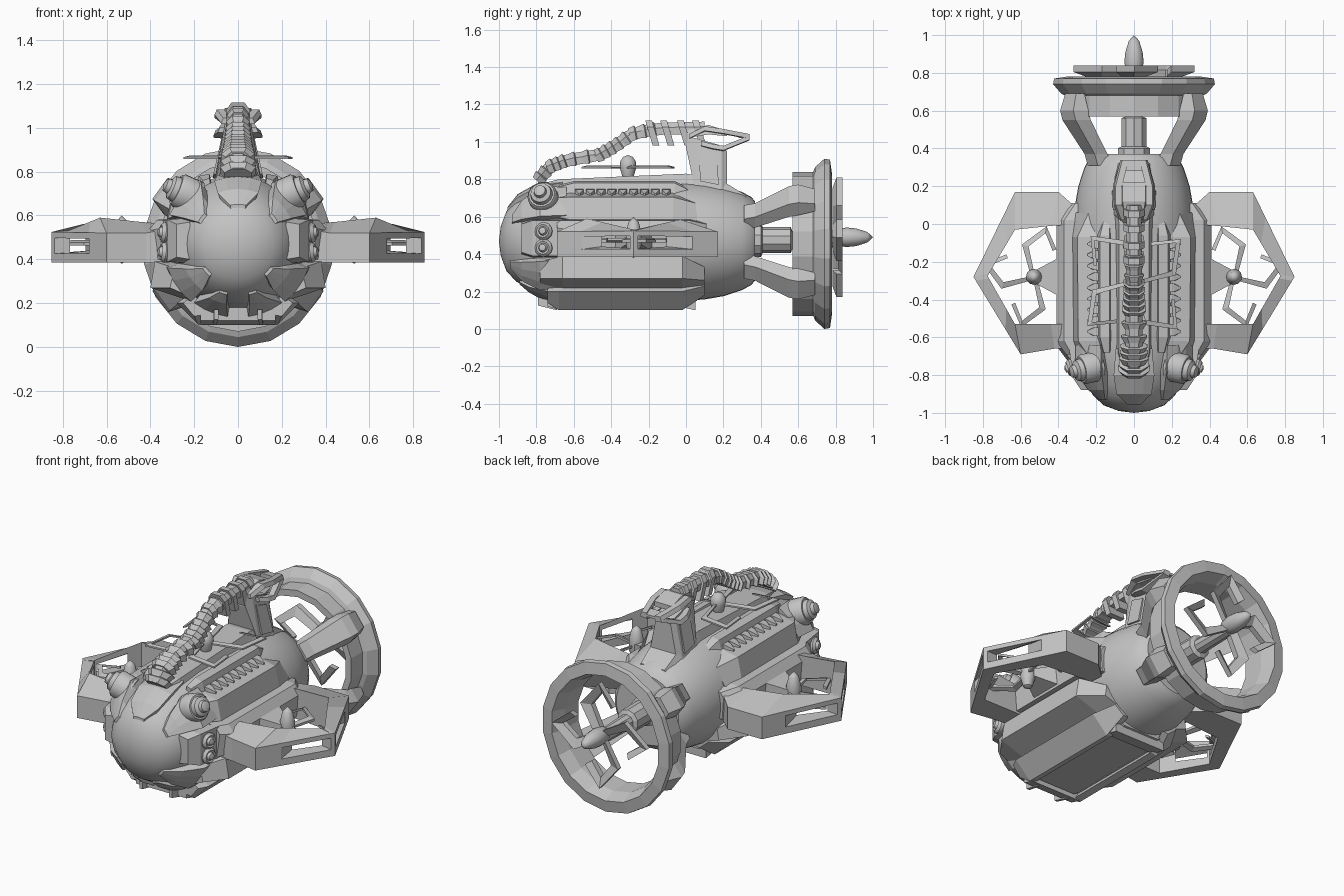
import bpy, bmesh, math
from mathutils import Vector, Matrix

GREY = bpy.data.materials.new("hull grey")
GREY.diffuse_color = (0.55, 0.55, 0.55, 1)
CZ = 0.47  # height of the hull axis


def loft(name, rings, closed=False, mirror=False, smooth=False):
    """Skin a row of equal-length point rings; cap the ends unless closed."""
    bm = bmesh.new()
    rows = [[bm.verts.new(p) for p in ring] for ring in rings]
    n = len(rows[0])
    for i in range(len(rows) if closed else len(rows) - 1):
        a, b = rows[i], rows[(i + 1) % len(rows)]
        for j in range(n):
            k = (j + 1) % n
            bm.faces.new((a[j], a[k], b[k], b[j]))
    if not closed:
        bm.faces.new(rows[0])
        bm.faces.new(rows[-1])
    bmesh.ops.remove_doubles(bm, verts=bm.verts, dist=1e-5)
    bmesh.ops.recalc_face_normals(bm, faces=bm.faces)
    me = bpy.data.meshes.new(name)
    bm.to_mesh(me)
    bm.free()
    me.materials.append(GREY)
    ob = bpy.data.objects.new(name, me)
    bpy.context.collection.objects.link(ob)
    if mirror:
        ob.modifiers.new("Mirror", 'MIRROR').use_axis = (True, False, False)
    if smooth:
        bpy.ops.object.select_all(action='DESELECT')
        ob.select_set(True)
        bpy.context.view_layer.objects.active = ob
        bpy.ops.object.shade_smooth_by_angle(angle=math.radians(35))
    return ob


def prism(name, stations, mirror=True):
    """Loft x-z sections placed along y."""
    return loft(name, [[(x, y, z) for x, z in sec] for y, sec in stations], mirror=mirror)


def revolve(name, profile, origin, axis, n=12, **kw):
    q = Vector(axis).to_track_quat('Z', 'Y')
    rings = []
    for t, r in profile:
        rings.append([Vector(origin) + q @ Vector((r * math.sin(2 * math.pi * i / n),
                      r * math.cos(2 * math.pi * i / n), t)) for i in range(n)])
    return loft(name, rings, **kw)


# Main hull, a smooth body turned around the y axis
HULL = [(-1.0, 0), (-0.99, 0.08), (-0.96, 0.16), (-0.91, 0.215), (-0.85, 0.25), (-0.78, 0.28),
        (-0.68, 0.305), (-0.5, 0.32), (0.0, 0.32), (0.1, 0.312), (0.2, 0.295), (0.3, 0.262),
        (0.35, 0.235), (0.37, 0.21)]
revolve("hull", HULL, (0, 0, CZ), (0, 1, 0), 40, smooth=True)


def hull_r(y):
    for (y0, r0), (y1, r1) in zip(HULL, HULL[1:]):
        if y <= y1:
            return r0 + (r1 - r0) * (y - y0) / (y1 - y0)
    return HULL[-1][1]


def plate(name, rows, mirror=True, seg=3):
    """Armour following the hull: rows of (y, angle from top, half angle, lift)."""
    rings = []
    for y, mid, half, lift in rows:
        arc = [mid - half + 2 * half * i / seg for i in range(seg + 1)]
        ro, ri = hull_r(y) + lift, max(hull_r(y) - 0.03, 0)
        ring = [(r * math.sin(a), y, CZ + r * math.cos(a)) for r, aa in ((ro, arc), (ri, arc[::-1])) for a in aa]
        rings.append(ring)
    loft(name, rings, mirror=mirror)


# Claws holding the glass nose
plate("top_claw", [(-0.955, 0, .2, .015), (-0.9, 0, .38, .03), (-0.8, 0, .36, .035), (-0.66, 0, .3, .02)], False, 4)
plate("upper_claw", [(-0.93, .95, .12, .015), (-0.88, .88, .24, .035), (-0.78, .85, .32, .06), (-0.64, .85, .3, .03)])
plate("lower_claw", [(-0.94, 2.3, .12, .015), (-0.88, 2.25, .24, .035), (-0.78, 2.18, .28, .06), (-0.64, 2.1, .25, .04)])
plate("bottom_claw", [(-0.89, 2.85, .08, .01), (-0.84, 2.8, .15, .025), (-0.74, 2.75, .25, .045), (-0.66, 2.75, .25, .04)])
prism("chin_gripper", [(-0.79, [(.09, .125), (.11, .125), (.11, .17), (.09, .17)]),
                       (-0.69, [(.10, .10), (.115, .10), (.115, .14), (.10, .14)])])

# Cheek boxes carrying the small lamps
prism("cheek_box", [(-0.88, [(.22, .40), (.28, .41), (.28, .56), (.22, .57)]),
                    (-0.82, [(.22, .38), (.32, .39), (.32, .58), (.22, .59)]),
                    (-0.62, [(.22, .38), (.35, .39), (.35, .58), (.22, .59)])])
for i, z in enumerate((0.43, 0.52)):
    revolve(f"small_lamp_{i}", [(0, .045), (.03, .048), (.045, .035), (.04, .025), (.055, .018), (.06, 0)],
            (.31, -.755, z), (1, -.25, .1), 12, mirror=True, smooth=True)

# Big upper lamps
revolve("big_lamp", [(-.07, .08), (.02, .08), (.035, .07), (.035, .06), (.06, .055), (.07, .035),
                     (.09, .03), (.10, 0)], (.25, -.765, .705), (.8, -.18, .35), 18, mirror=True, smooth=True)

# Side armour above and below the fan wings
prism("upper_side_armour", [(-0.70, [(.17, .71), (.24, .70), (.29, .60), (.2, .54)]),
                            (-0.62, [(.17, .73), (.295, .705), (.32, .585), (.2, .54)]),
                            (-0.07, [(.17, .73), (.30, .705), (.325, .585), (.2, .54)]),
                            (0.06, [(.17, .68), (.24, .67), (.31, .57), (.2, .54)])])
prism("lower_side_armour", [(-0.78, [(.2, .36), (.29, .36), (.31, .27), (.2, .22)]),
                            (-0.66, [(.2, .39), (.38, .39), (.40, .27), (.25, .22)]),
                            (-0.02, [(.2, .39), (.38, .39), (.40, .27), (.25, .22)]),
                            (0.10, [(.2, .33), (.28, .33), (.29, .26), (.2, .23)])])
prism("wing_pod", [(-0.69, [(.26, .39), (.34, .40), (.36, .54), (.33, .58), (.26, .59)]),
                   (-0.62, [(.26, .39), (.40, .40), (.41, .53), (.37, .58), (.26, .59)]),
                   (0.02, [(.26, .39), (.40, .40), (.41, .53), (.37, .58), (.26, .59)]),
                   (0.11, [(.24, .40), (.32, .40), (.33, .53), (.31, .56), (.24, .57)])])

# Belly tray with raised rim
prism("belly_tray", [(-0.72, [(-.2, .18), (-.12, .14), (.12, .14), (.2, .18), (0, .3)]),
                     (-0.66, [(-.24, .19), (-.13, .125), (.13, .125), (.24, .19), (0, .3)]),
                     (-0.02, [(-.24, .19), (-.13, .125), (.13, .125), (.24, .19), (0, .3)]),
                     (0.06, [(-.2, .19), (-.12, .15), (.12, .15), (.2, .19), (0, .3)])], False)
prism("belly_side_rail", [(-0.74, [(.14, .15), (.2, .14), (.25, .2), (.2, .24)]),
                          (-0.68, [(.14, .11), (.18, .10), (.28, .2), (.22, .24)]),
                          (-0.02, [(.14, .11), (.18, .10), (.28, .2), (.22, .24)]),
                          (0.10, [(.12, .19), (.16, .18), (.22, .23), (.18, .26)])])
for name, y0, y1 in (("belly_front_bar", -0.74, -0.67), ("belly_rear_bar", -0.04, 0.05)):
    prism(name, [(y0, [(-.17, .12), (.17, .12), (.17, .18), (-.17, .18)]),
                 (y1, [(-.17, .10), (.17, .10), (.17, .18), (-.17, .18)])], False)

# Back deck, rails and cooling teeth
prism("back_deck", [(-0.8, [(-.07, .70), (.07, .70), (.05, .77), (-.05, .77)]),
                    (-0.68, [(-.11, .70), (.11, .70), (.08, .80), (-.08, .80)]),
                    (0.0, [(-.12, .70), (.12, .70), (.08, .83), (-.08, .83)]),
                    (0.18, [(-.14, .68), (.14, .68), (.09, .80), (-.09, .80)]),
                    (0.32, [(-.11, .66), (.11, .66), (.08, .715), (-.08, .715)])], False)
prism("deck_rail", [(-0.68, [(.12, .70), (.17, .70), (.16, .76), (.13, .77)]),
                    (-0.6, [(.11, .70), (.2, .70), (.18, .78), (.13, .79)]),
                    (-0.06, [(.11, .70), (.2, .70), (.18, .78), (.13, .79)]),
                    (0.02, [(.12, .70), (.18, .70), (.16, .74), (.13, .75)])])
for i in range(9):
    y = -0.57 + 0.058 * i
    loft(f"cooling_tooth_{i}", [[(.16, y - .025, .71), (.16, y + .025, .71), (.16, y + .025, .75), (.16, y - .025, .75)],
                                [(.215, y - .022, .71), (.215, y + .022, .71), (.21, y + .022, .745), (.21, y - .022, .745)],
                                [(.25, y - .004, .71), (.25, y + .004, .71), (.25, y + .004, .725), (.25, y - .004, .725)]],
         mirror=True)

# Tail fin with side panels and an open, swept cap
prism("tail_fin", [(-0.0, [(-.05, .97), (.05, .97), (.05, 1.03), (-.05, 1.03)]),
                   (0.05, [(-.11, .74), (.11, .74), (.06, 1.02), (-.06, 1.02)]),
                   (0.19, [(-.12, .70), (.12, .70), (.06, .98), (-.06, .98)]),
                   (0.22, [(-.10, .70), (.10, .70), (.05, .95), (-.05, .95)])], False)
loft("fin_panel", [[(.108 + d, .075, .79), (.112 + d, .175, .77), (.073 + d, .165, .93), (.07 + d, .07, .96)]
                   for d in (-.02, .004)], mirror=True)
for name, line in (("fin_cap_upper_bar", ((0.02, .055, 1.03), (.10, .085, 1.07), (.20, .085, 1.055), (.34, .05, 1.028))),
                   ("fin_cap_lower_bar", ((0.08, .07, .99), (.14, .09, .975), (.20, .09, .965), (.34, .05, 1.022)))):
    prism(name, [(y, [(x - .022, z - .014), (x + .022, z - .01), (x + .012, z + .014), (x - .022, z + .014)])
                 for y, x, z in line])
prism("fin_cap_top", [(0.0, [(-.05, 1.02), (.05, 1.02), (.04, 1.06), (-.04, 1.06)]),
                      (0.12, [(-.08, 1.04), (.08, 1.04), (.06, 1.09), (-.06, 1.09)]),
                      (0.22, [(-.07, 1.03), (.07, 1.03), (.06, 1.06), (-.06, 1.06)])], False)
prism("fin_cap_tip", [(0.28, [(-.06, 1.02), (.06, 1.02), (.06, 1.045), (-.06, 1.045)]),
                      (0.34, [(-.05, 1.02), (.05, 1.02), (.05, 1.035), (-.05, 1.035)])], False)

# Ribbed hose running from the nose to the fin
PATH = [Vector((0, y, z)) for y, z in ((-.79, .79), (-.72, .865), (-.64, .895), (-.46, .925), (-.38, .97),
                                      (-.28, 1.04), (-.15, 1.065), (.1, 1.07))]


def along(t):
    s = min(t, 0.9999) * (len(PATH) - 1)
    i = int(s)
    return PATH[i].lerp(PATH[i + 1], s - i), (PATH[i + 1] - PATH[i]).normalized()


def hose_ring(t, w, h, shift=0):
    p, d = along(t)
    up = Vector((0, -d.z, d.y))
    return [p + d * shift + Vector((w * x, 0, 0)) + up * h * v for x, v in
            ((-1, -.7), (1, -.7), (1, .3), (.5, 1), (-.5, 1), (-1, .3))]


loft("hose_core", [hose_ring(i / 16, .048 - .008 * i / 16, .038) for i in range(17)])
for i in range(15):
    t = 0.03 + 0.8 * i / 14
    w = 0.082 - 0.035 * i / 14
    loft(f"hose_rib_{i}", [hose_ring(t, w * .75, .036, -.025), hose_ring(t, w, .046, .008), hose_ring(t, w * .85, .038, .014)])
for i, y in enumerate((-.18, -.10, -.01, .07)):
    loft(f"hose_clamp_{i}", [[(x, y + dy + s, z) for x, z, dy in ((-.05, .98, .02), (.05, .98, .02), (.055, 1.08, -.01),
         (.03, 1.115, -.02), (-.03, 1.115, -.02), (-.055, 1.08, -.01))] for s in (-.018, .018)])


# Hooked four-blade fans
def fan(name, origin, size, width, thick, rot, mirror=False):
    pts = [Vector(p) * size for p in ((.02, .0), (.21, .05), (.235, .22), (.09, .205))]
    for b in range(4):
        m = Matrix.Translation(origin) @ rot @ Matrix.Rotation(b * math.pi / 2, 4, 'Z')
        rings = []
        for i, p in enumerate(pts):
            d = (pts[min(i + 1, 3)] - pts[max(i - 1, 0)]).normalized()
            n = Vector((-d.y, d.x)) * width * (.6 if i in (0, 3) else 1)
            a, c = p + n, p - n
            rings.append([m @ Vector((q.x, q.y, z)) for q, z in
                          ((a, thick), (c, thick * .2), (c, -thick), (a, -thick * .2))])
        loft(f"{name}_blade_{b}", rings, mirror=mirror)


fan("top_fan", (0, -.31, .865), 1.0, .016, .008, Matrix.Identity(4))
revolve("top_fan_hub", [(-.05, .03), (0, .045), (.03, .042), (.055, .025), (.065, 0)], (0, -.31, .865), (0, 0, 1), 14, smooth=True)
fan("wing_fan", (.53, -.28, .475), .8, .018, .012, Matrix.Rotation(-.5, 4, 'Z'), True)
revolve("wing_fan_hub", [(-.10, 0), (-.085, .025), (-.03, .042), (.03, .042), (.09, .028), (.12, 0)],
        (.53, -.28, .48), (0, 0, 1), 12, mirror=True, smooth=True)
loft("wing_fan_arm", [[(x, -.28 + s * a, .475 + s * .6 * b) for a, b in ((-1, -1), (1, -1), (1, 1), (-1, 1))]
                      for x, s in ((.40, .10), (.56, .015))], mirror=True)

# Fan wing frames: outer x, y, inner x, y, outer top, inner top
WING = [(.31, -.66, .31, -.53, .54, .56), (.42, -.66, .44, -.53, .52, .57), (.60, -.69, .63, -.53, .52, .59),
        (.85, -.28, .775, -.275, .525, .53), (.63, .17, .63, -.03, .52, .585), (.40, .17, .44, -.01, .52, .57),
        (.30, .08, .30, 0, .55, .56)]


def wing_ring(s, low, high):
    i = min(int(s), len(WING) - 2)
    ox, oy, ix, iy, to, ti = [a + (b - a) * (s - i) for a, b in zip(WING[i], WING[i + 1])]
    b = .385
    return [(ox, oy, b + (to - b) * low), (ox, oy, b + (to - b) * high),
            (ix, iy, b + (ti - b) * high), (ix, iy, b + (ti - b) * low)]


for name, stops, low, high in (("wing_front_arm", (0, 1, 2, 2.32), 0, 1), ("wing_tip_post", (2.95, 3, 3.05), 0, 1),
                               ("wing_rear_arm", (3.7, 4, 5, 6), 0, 1), ("wing_lower_rail", (2.32, 3, 3.7), 0, .3),
                               ("wing_upper_rail", (2.32, 3, 3.7), .8, 1)):
    loft(name, [wing_ring(s, low, high) for s in stops], mirror=True)

# Rear duct ring, its struts and the drive shaft
duct = revolve("duct_ring", [(.57, .385), (.68, .385), (.69, .41), (.74, .455), (.77, .45), (.78, .38), (.7, .35), (.57, .345)],
               (0, 0, .455), (0, 1, 0), 18, closed=True)
duct.data.transform(Matrix.Diagonal((.955, 1, 1, 1)))
for name, side in (("upper_strut", 1), ("lower_strut", -1)):
    rings = []
    for y, r, w, h in ((.31, .23, .065, .04), (.37, .255, .065, .035), (.55, .385, .085, .04), (.60, .40, .085, .04), (.69, .395, .07, .02)):
        a = math.radians(36) * side
        out, tan = Vector((math.cos(a), 0, math.sin(a))), Vector((-math.sin(a), 0, math.cos(a)))
        c = Vector((0, y, .465)) + out * r
        rings.append([c + out * u * h + tan * v * w for u, v in ((-1, -1), (1, -.7), (1, .7), (-1, 1))])
    loft(name, rings, mirror=True)
revolve("drive_shaft", [(.34, .09), (.40, .09), (.41, .07), (.56, .07), (.57, .045), (.82, .04)], (0, 0, .475), (0, 1, 0), 10)
revolve("rear_spinner", [(.77, .03), (.80, .045), (.86, .052), (.91, .047), (.97, .028), (1.0, 0)],
        (0, 0, .49), (0, 1, 0), 14, smooth=True)
fan("rear_propeller", (0, .81, .49), .9, .03, .028, Matrix.Rotation(math.pi / 2, 4, 'X') @ Matrix.Rotation(.82, 4, 'Z'))
